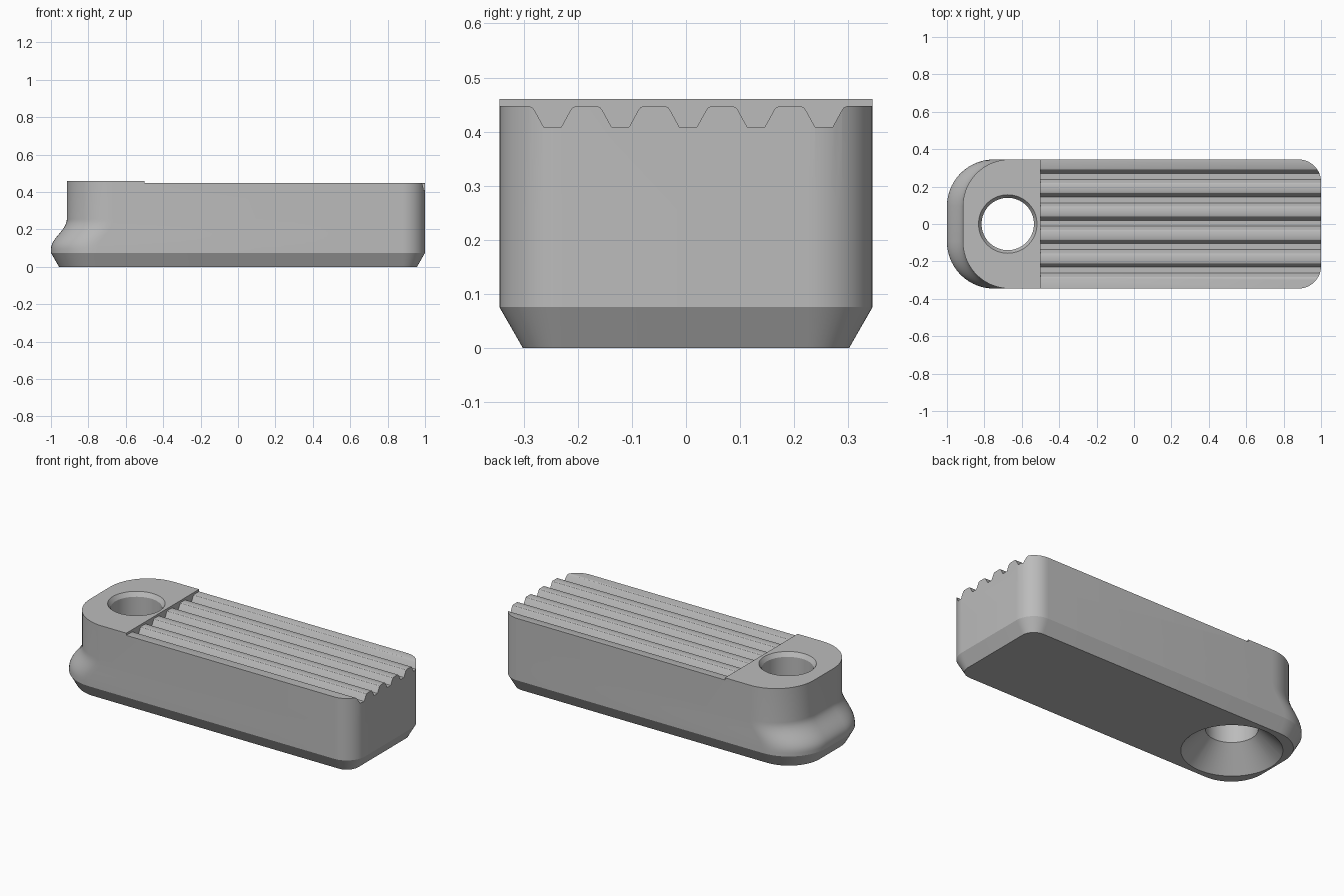
import bpy, bmesh
from math import sin, cos, pi, radians

if "Cube" in bpy.data.objects:
    bpy.data.objects.remove(bpy.data.objects["Cube"])

HALF_W = 0.345
HOLE_X = -0.675

grey = bpy.data.materials.new("plain grey")
grey.use_nodes = True
colour = (0.5, 0.5, 0.5, 1)
grey.diffuse_color = colour
grey.node_tree.nodes["Principled BSDF"].inputs["Base Color"].default_value = colour


def loft(name, rings, closed=False):
    """Skin rings of equal point count; cap the ends unless closed."""
    bm = bmesh.new()
    rows = [[bm.verts.new(p) for p in ring] for ring in rings]
    n = len(rows[0])
    for a, b in zip(rows, rows[1:]):
        for i in range(n):
            j = (i + 1) % n
            bm.faces.new((a[i], a[j], b[j], b[i]))
    bm.faces.new(rows[0][::-1])
    bm.faces.new(rows[-1])
    bmesh.ops.recalc_face_normals(bm, faces=bm.faces)
    mesh = bpy.data.meshes.new(name)
    bm.to_mesh(mesh)
    bm.free()
    mesh.materials.append(grey)
    obj = bpy.data.objects.new(name, mesh)
    bpy.context.collection.objects.link(obj)
    return obj


def outline(z, left, inset, steps=14):
    """Rounded block outline, with wider corners at the left end."""
    right, w = 1 - inset, HALF_W - inset
    r_right, r_left = 0.12 - inset, 0.25 - inset
    corners = [(right, 1, 1, r_right, 0), (left, -1, 1, r_left, 90),
               (left, -1, -1, r_left, 180), (right, 1, -1, r_right, 270)]
    ring = []
    for x, sx, sy, r, start in corners:
        for i in range(steps + 1):
            a = radians(start + 90 * i / steps)
            ring.append((x - sx * r + r * cos(a), sy * (w - r) + r * sin(a), z))
    return ring


# Body: bevelled foot, then a flared toe that curves in to the upright wall
rings = [outline(0, -0.957, 0.043), outline(0.075, -1.0, 0)]
for i in range(13):
    t = i / 12
    rings.append(outline(0.095 + 0.16 * t, -0.9575 - 0.0425 * cos(pi * t), 0))
rings.append(outline(0.46, -0.915, 0))
body = loft("grip_block", rings)

# Ridge cutter: trapezoid valleys with eased shoulders
half_valley = [(-0.043, 0.447), (-0.037, 0.4445), (-0.033, 0.439), (-0.016, 0.408)]
valley = half_valley + [(-y, z) for y, z in reversed(half_valley)]
profile = [(-0.5, 0.447)]
for k in range(-2, 3):
    profile += [(0.004 + 0.1255 * k + y, z) for y, z in valley]
profile += [(0.5, 0.447), (0.5, 0.6), (-0.5, 0.6)]
ridges = loft("ridge_cutter", [[(x, y, z) for y, z in profile] for x in (-0.5, 1.2)])

# Hole cutter: countersink below, straight bore, small chamfer on top
hole_profile = [(0.28, -0.01), (0.14, 0.13), (0.14, 0.435), (0.163, 0.47)]
hole = loft("hole_cutter", [
    [(HOLE_X + r * cos(2 * pi * i / 64), r * sin(2 * pi * i / 64), z) for i in range(64)]
    for r, z in hole_profile])

for cutter in (ridges, hole):
    cutter.hide_render = True
    mod = body.modifiers.new(cutter.name, "BOOLEAN")
    mod.operation = "DIFFERENCE"
    mod.solver = "EXACT"
    mod.object = cutter

# Bake the cuts, drop the cutters, and smooth the rounded walls
bpy.context.view_layer.update()
depsgraph = bpy.context.evaluated_depsgraph_get()
baked = bpy.data.meshes.new_from_object(body.evaluated_get(depsgraph))
body.modifiers.clear()
body.data = baked
for cutter in (ridges, hole):
    bpy.data.objects.remove(cutter)

bpy.ops.object.select_all(action="DESELECT")
body.select_set(True)
bpy.context.view_layer.objects.active = body
bpy.ops.object.shade_smooth_by_angle(angle=radians(25))
